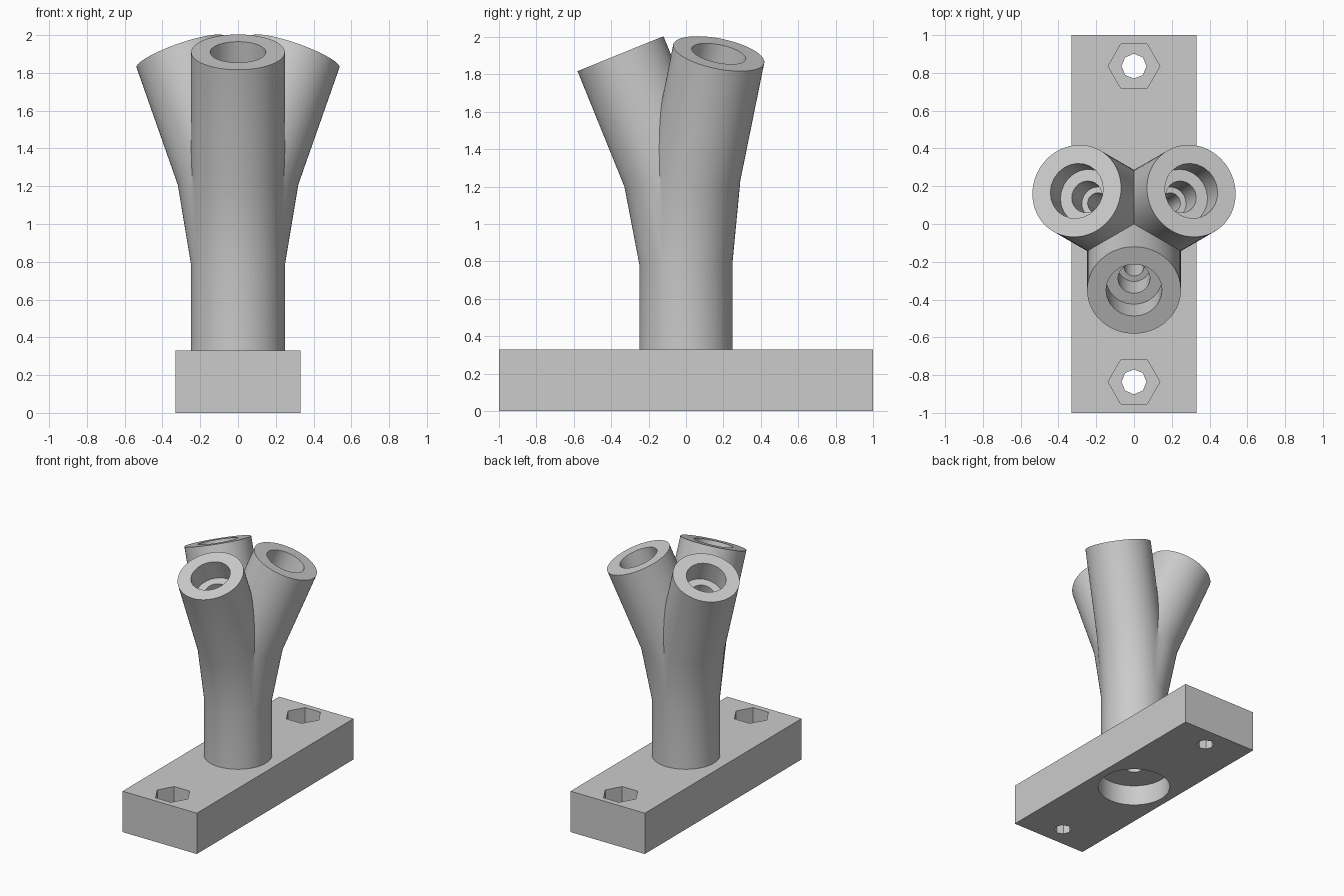
import bpy, bmesh, math
from mathutils import Vector, Matrix

if "Cube" in bpy.data.objects:
    bpy.data.objects.remove(bpy.data.objects["Cube"], do_unlink=True)

grey = bpy.data.materials.new("plain grey")
grey.use_nodes = True
grey.diffuse_color = (0.6, 0.6, 0.6, 1)
grey.node_tree.nodes["Principled BSDF"].inputs["Base Color"].default_value = (0.6, 0.6, 0.6, 1)


def finish(name, bm):
    bmesh.ops.recalc_face_normals(bm, faces=bm.faces)
    mesh = bpy.data.meshes.new(name)
    bm.to_mesh(mesh)
    bm.free()
    mesh.materials.append(grey)
    ob = bpy.data.objects.new(name, mesh)
    bpy.context.collection.objects.link(ob)
    return ob


def tube(name, path, radii, sides, turn=0.0, phase=0.0):
    """Mitred solid tube along (outward, height) points, turned about z."""
    bm = bmesh.new()
    pts = [Vector((p[0], 0, p[1])) for p in path]
    steps = [(b - a).normalized() for a, b in zip(pts, pts[1:])]
    rings = []
    for i, p in enumerate(pts):
        before, after = steps[max(i - 1, 0)], steps[min(i, len(steps) - 1)]
        axis = (before + after).normalized()
        side = Vector((axis.z, 0, -axis.x)) / axis.dot(after)
        ring = []
        for k in range(sides):
            a = math.tau * k / sides + phase
            offset = side * math.cos(a) + Vector((0, math.sin(a), 0))
            ring.append(bm.verts.new(p + offset * radii[i]))
        rings.append(ring)
    for lo, hi in zip(rings, rings[1:]):
        for k in range(sides):
            j = (k + 1) % sides
            bm.faces.new((lo[k], lo[j], hi[j], hi[k]))
    bm.faces.new(rings[0][::-1])
    bm.faces.new(rings[-1])
    bmesh.ops.rotate(bm, verts=bm.verts, matrix=Matrix.Rotation(turn, 3, "Z"))
    return finish(name, bm)


def combine(target, tool, operation):
    mod = target.modifiers.new("combine", "BOOLEAN")
    mod.operation, mod.solver, mod.object = operation, "MANIFOLD", tool
    bpy.context.view_layer.objects.active = target
    bpy.ops.object.modifier_apply(modifier=mod.name)
    bpy.data.objects.remove(tool, do_unlink=True)


def cylinder(name, low, high, radius, sides):
    return tube(name, [(0, low), (0, high)], [radius] * 2, sides)


# Main dimensions
top, radius = 0.33, 0.248
pocket = 0.165
fork, bend, tip = (0, 0.8), (0.09, 1.27), (0.35, 1.91)
slope = (Vector(tip) - Vector(bend)).normalized()


def along(distance):
    """Point at a distance below the open end, on the branch axis."""
    return tuple(Vector(tip) - slope * distance)


# Base plate with underside pocket and two bolt holes
bm = bmesh.new()
bmesh.ops.create_cube(bm, size=1)
bmesh.ops.scale(bm, vec=(0.664, 2, top), verts=bm.verts)
bmesh.ops.translate(bm, vec=(0, 0, top / 2), verts=bm.verts)
base = finish("base_plate", bm)
combine(base, cylinder("pocket_cutter", -0.1, pocket, 0.27, 48), "DIFFERENCE")
combine(base, cylinder("bore_cutter", 0.1, 0.5, 0.064, 24), "DIFFERENCE")
for y in (-0.835, 0.835):
    for low, size, sides in ((-0.1, 0.066, 8), (pocket, 0.137, 6)):
        cutter = cylinder("bolt_cutter", low, 0.5, size, sides)
        cutter.data.transform(Matrix.Translation((0, y, 0)))
        combine(base, cutter, "DIFFERENCE")

# Column splitting into three bent branches, rooted inside the column
column = cylinder("branching_column", top, fork[1] + 0.01, radius + 0.001, 72)
turns = [math.radians(a) for a in (-90, 30, 150)]
for i, turn in enumerate(turns):
    branch = tube("branch", [(0, 0.5 + 0.07 * i), fork, bend, tip],
                  [radius - 0.04, radius, radius, radius], 72, turn, 0.013 * i)
    combine(column, branch, "UNION")

# Stepped bores running down every branch into the central bore
combine(column, cylinder("bore_cutter", 0.2, fork[1] + 0.02, 0.064, 24), "DIFFERENCE")
for i, turn in enumerate(turns):
    bores = (
        ([(0, 0.72 + 0.01 * i), fork, bend, along(0.3)], 0.053),
        ([along(2 * pocket), along(0.1)], 0.085),
        ([along(pocket), along(-0.03)], 0.148),
    )
    for path, size in bores:
        cutter = tube("bore_cutter", path, [size] * len(path), 24, turn, 0.013 * i)
        combine(column, cutter, "DIFFERENCE")

# Smooth round walls, keep rims and block edges crisp
for ob in (base, column):
    bpy.ops.object.select_all(action="DESELECT")
    ob.select_set(True)
    bpy.context.view_layer.objects.active = ob
    bpy.ops.object.shade_smooth_by_angle(angle=math.radians(30))
